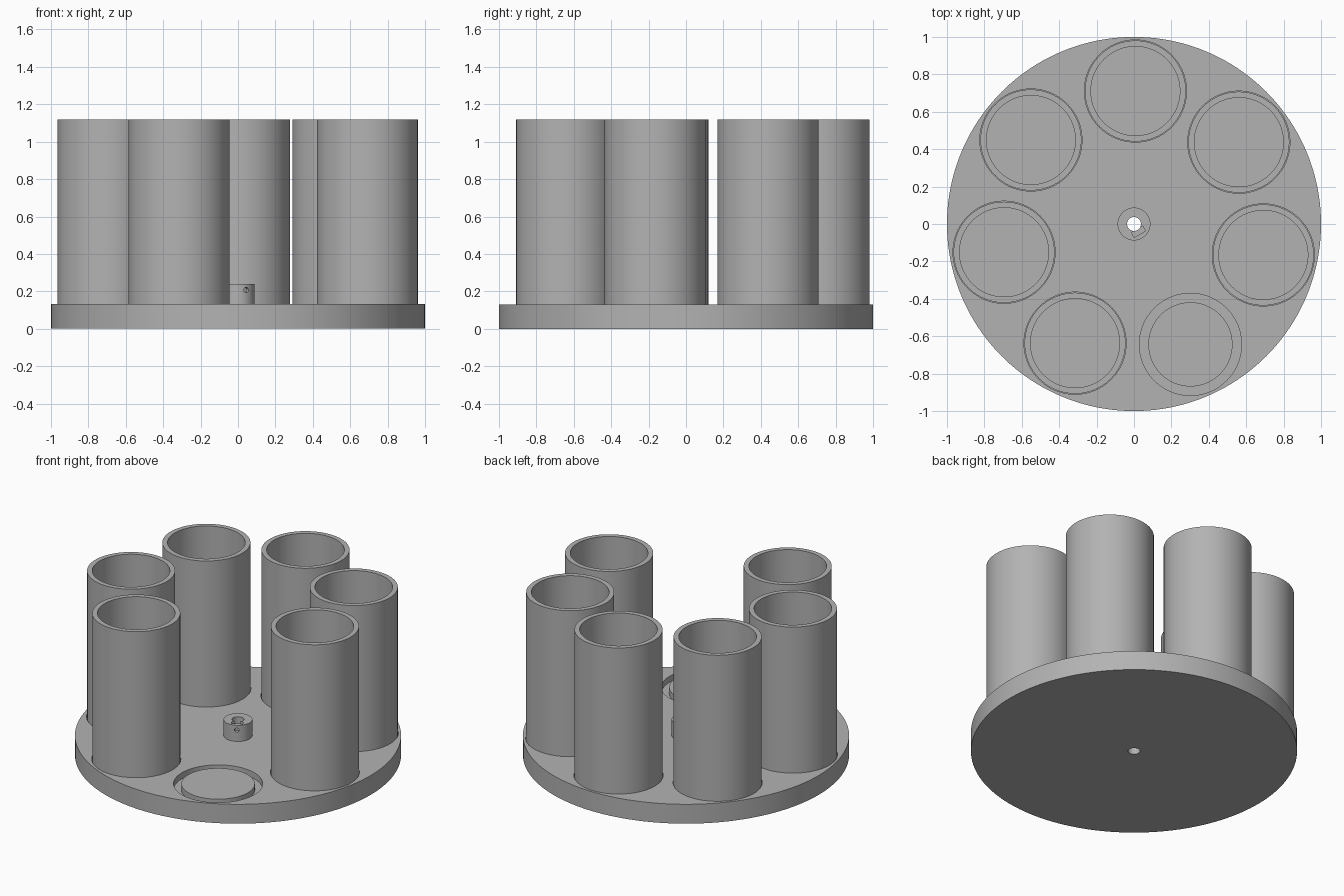
import bpy, bmesh, math
from mathutils import Matrix, Vector

if "Cube" in bpy.data.objects:
    bpy.data.objects.remove(bpy.data.objects["Cube"])

BASE_TOP = 0.131
TUBE_TOP = 1.118
RING = 0.711
FIRST_ANGLE = math.radians(89.4)
EMPTY_SLOT = 4

grey = bpy.data.materials.new("plain_grey")
grey.use_nodes = True
colour = (0.45, 0.45, 0.45, 1)
grey.diffuse_color = colour
grey.node_tree.nodes["Principled BSDF"].inputs["Base Color"].default_value = colour


def make_object(name, bm, place=Matrix()):
    bmesh.ops.recalc_face_normals(bm, faces=bm.faces)
    mesh = bpy.data.meshes.new(name)
    bm.to_mesh(mesh)
    bm.free()
    mesh.materials.append(grey)
    obj = bpy.data.objects.new(name, mesh)
    obj.matrix_world = place
    bpy.context.collection.objects.link(obj)
    return obj


def lathe(name, profile, closed=False, place=Matrix(), steps=96):
    """Spin an (r, z) profile around the z axis."""
    bm = bmesh.new()
    verts = [bm.verts.new((r, 0, z)) for r, z in profile]
    edges = [bm.edges.new(pair) for pair in zip(verts, verts[1:])]
    if closed:
        edges.append(bm.edges.new((verts[-1], verts[0])))
    bmesh.ops.spin(bm, geom=verts + edges, cent=(0, 0, 0), axis=(0, 0, 1),
                   angle=math.tau, steps=steps, use_merge=True)
    bmesh.ops.remove_doubles(bm, verts=bm.verts, dist=1e-5)
    return make_object(name, bm, place)


def rod(name, radius, low, high, place=Matrix(), steps=96):
    return lathe(name, [(0, low), (radius, low), (radius, high), (0, high)],
                 place=place, steps=steps)


def cut(obj, cutters):
    """Subtract the cutters, apply the result and remove the cutters."""
    for cutter in cutters:
        cutter.hide_render = True
        mod = obj.modifiers.new("cut", "BOOLEAN")
        mod.operation = "DIFFERENCE"
        mod.solver = "EXACT"
        mod.object = cutter
    bpy.context.view_layer.update()
    evaluated = obj.evaluated_get(bpy.context.evaluated_depsgraph_get())
    obj.data = bpy.data.meshes.new_from_object(evaluated)
    obj.modifiers.clear()
    for cutter in cutters:
        bpy.data.objects.remove(cutter)


def smooth(obj):
    bpy.ops.object.select_all(action="DESELECT")
    obj.select_set(True)
    bpy.context.view_layer.objects.active = obj
    bpy.ops.object.shade_smooth_by_angle(angle=math.radians(30))


places = []
for i in range(7):
    a = FIRST_ANGLE + i * math.tau / 7
    places.append(Matrix.Translation((RING * math.cos(a), RING * math.sin(a), 0)))

# Round base with seven ring grooves and a centre bore
base = rod("base_disc", 1, 0, BASE_TOP, steps=160)
groove = [(0.225, 0.09), (0.273, 0.09), (0.273, 0.2), (0.225, 0.2)]
cutters = [lathe("groove_cutter", groove, True, p) for p in places]
cutters.append(rod("bore_cutter", 0.037, -0.1, 0.3, steps=48))
cut(base, cutters)
smooth(base)

# Upright cups, each with a foot ring seated in its groove
cup = [(0, 0.132), (0.226, 0.132), (0.226, 0.092), (0.27, 0.092),
       (0.27, TUBE_TOP), (0.238, TUBE_TOP), (0.238, 0.16), (0, 0.16)]
for i, p in enumerate(places):
    if i != EMPTY_SLOT:
        smooth(lathe("tube_%d" % (i + 1), cup, place=p))

# Shaft hub with bore, nut slot and set screw hole
hub = rod("shaft_hub", 0.088, BASE_TOP - 0.002, 0.24, steps=64)
turn = Matrix.Rotation(math.radians(-60), 4, "Z")
bm = bmesh.new()
bmesh.ops.create_cube(bm, size=1)
bmesh.ops.scale(bm, vec=Vector((0.03, 0.07, 0.11)), verts=bm.verts)
slot = make_object("slot_cutter", bm, turn @ Matrix.Translation((0.048, 0, 0.225)))
screw = rod("screw_cutter", 0.014, 0, 0.15, steps=24,
            place=Matrix.Translation((0, 0, 0.207)) @ turn
            @ Matrix.Rotation(math.pi / 2, 4, "Y"))
cut(hub, [rod("hub_bore_cutter", 0.037, 0, 0.4, steps=48), slot, screw])
smooth(hub)
